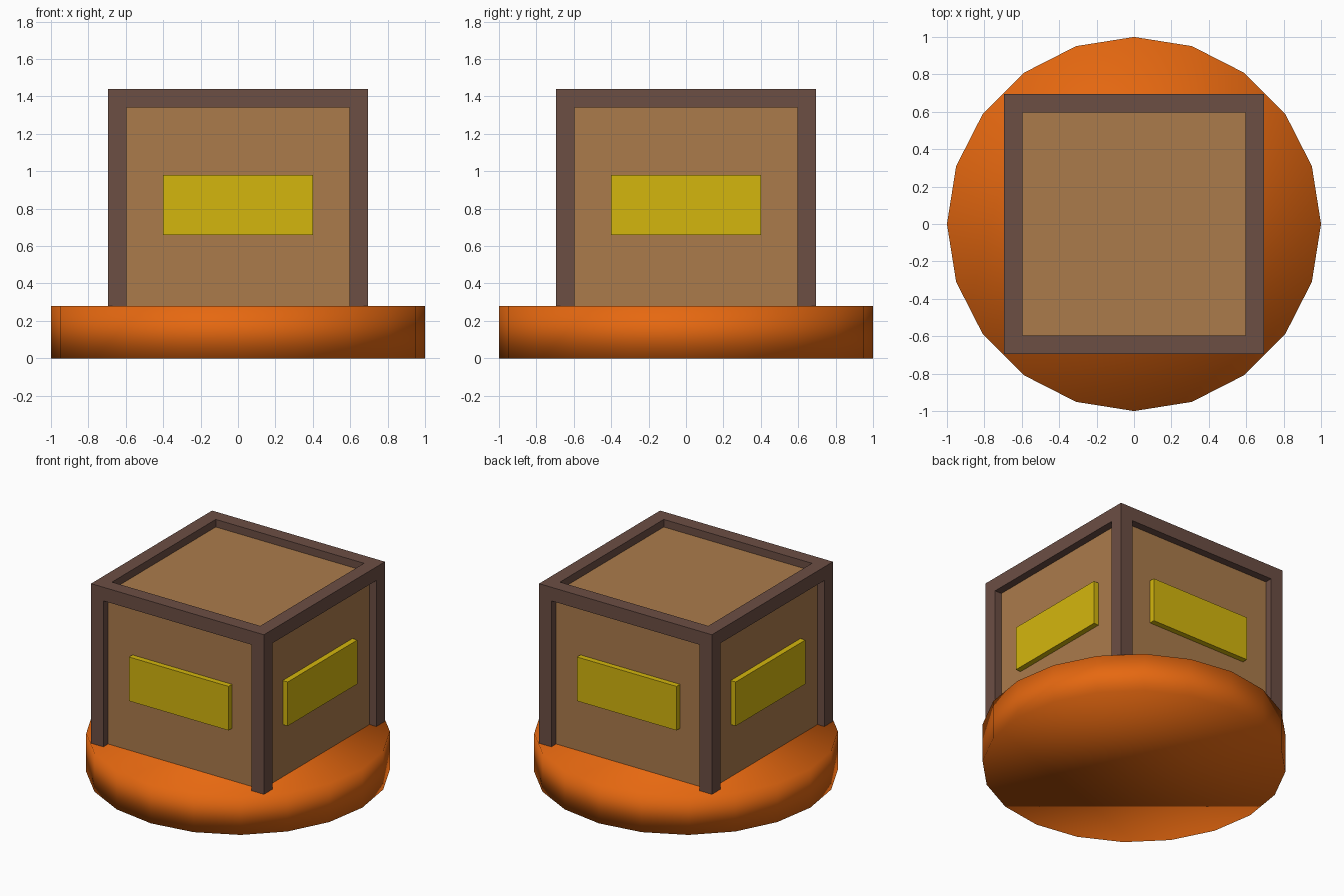
import bpy, bmesh, math
from mathutils import Matrix

if "Cube" in bpy.data.objects:
    bpy.data.objects.remove(bpy.data.objects["Cube"])


def material(name, rgb):
    m = bpy.data.materials.new(name)
    lin = [((c / 255 + 0.055) / 1.055) ** 2.4 if c > 10 else c / 255 / 12.92 for c in rgb]
    m.diffuse_color = (*lin, 1)
    m.use_nodes = True
    m.node_tree.nodes["Principled BSDF"].inputs["Base Color"].default_value = m.diffuse_color
    return m


ORANGE = material("orange", (230, 104, 16))
DARK = material("dark_brown", (108, 78, 68))
WOOD = material("light_brown", (171, 123, 75))
YELLOW = material("yellow", (212, 182, 13))


def finish(name, bm, mat, smooth=False):
    me = bpy.data.meshes.new(name)
    for f in bm.faces:
        f.smooth = smooth
    bm.to_mesh(me)
    bm.free()
    me.materials.append(mat)
    ob = bpy.data.objects.new(name, me)
    bpy.context.collection.objects.link(ob)
    return ob


def box(name, size, matrix, mat):
    bm = bmesh.new()
    bmesh.ops.create_cube(bm, size=1, matrix=matrix @ Matrix.Diagonal((*size, 1)))
    return finish(name, bm, mat)


SIZE, BAR, RECESS = 1.39, 0.14, 0.055
CENTRE = Matrix.Translation((0, 0, 0.05 + SIZE / 2))

# Round base, twenty sides, smooth all over
bm = bmesh.new()
bmesh.ops.create_cone(bm, cap_ends=True, segments=20, radius1=1, radius2=1, depth=0.28,
                      matrix=Matrix.Translation((0, 0, 0.14)))
finish("round_base", bm, ORANGE, smooth=True)

# Crate frame: cube with an opening sunk into every face
bm = bmesh.new()
bmesh.ops.create_cube(bm, size=SIZE, matrix=CENTRE)
inner = bm.faces[:]
bmesh.ops.inset_individual(bm, faces=inner, thickness=BAR, depth=0)
bmesh.ops.inset_individual(bm, faces=inner, thickness=0, depth=-RECESS)
bmesh.ops.delete(bm, geom=inner, context='FACES')
finish("crate_frame", bm, DARK)

# Wooden panels inside the frame
core = SIZE - 2 * RECESS
box("crate_panels", (core, core, core), CENTRE, WOOD)

# Yellow plate on each side
for i, side in enumerate(("front", "right", "back", "left")):
    place = Matrix.Rotation(i * math.pi / 2, 4, 'Z') @ Matrix.Translation((0, -core / 2 - 0.01, 0.82))
    box(side + "_plate", (0.8, 0.06, 0.32), place, YELLOW)
